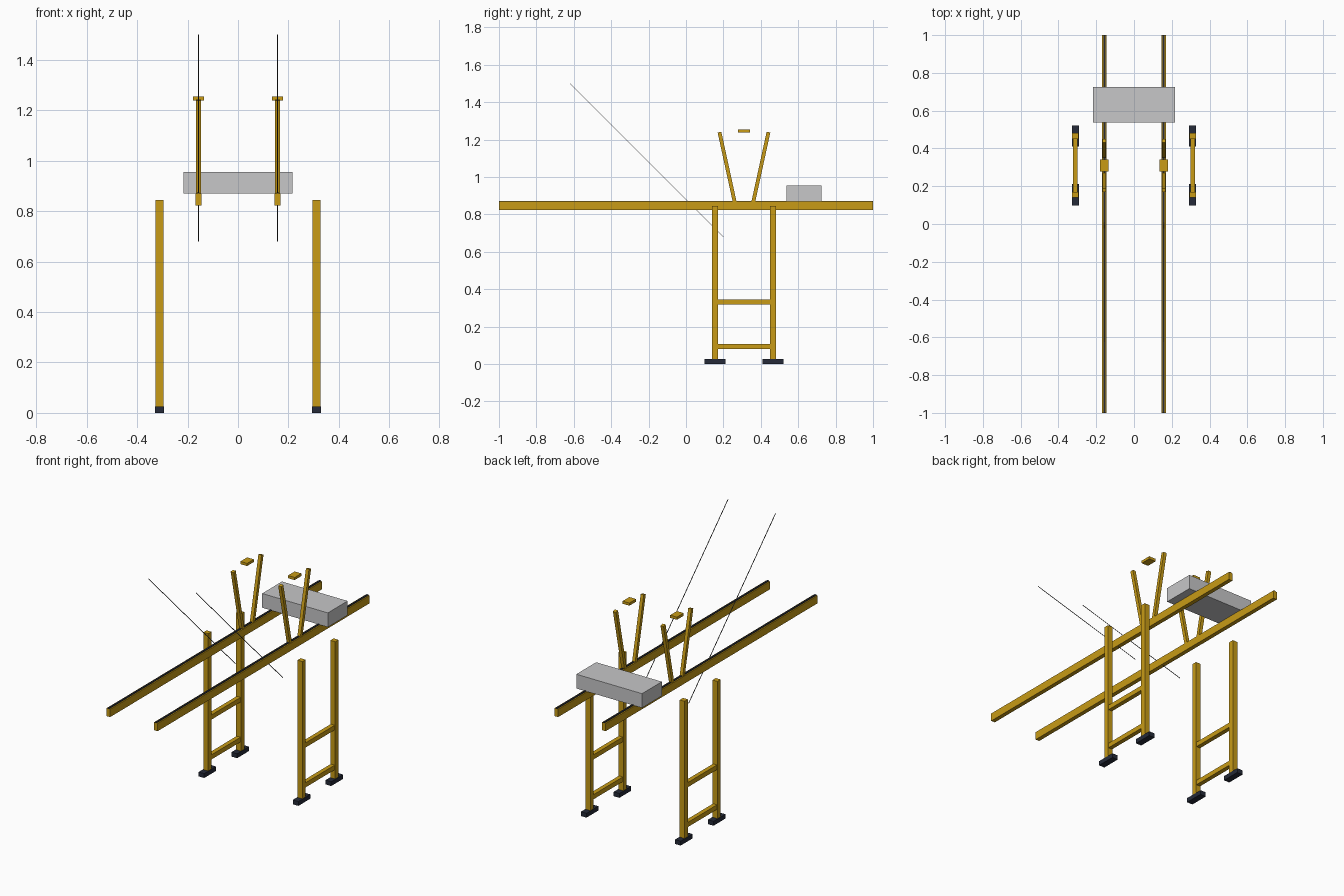
import bpy
from mathutils import Vector

cube = bpy.data.objects.get("Cube")
if cube:
    bpy.data.objects.remove(cube, do_unlink=True)


def material(name, rgb):
    mat = bpy.data.materials.new(name)
    mat.use_nodes = True
    colour = (*rgb, 1.0)
    mat.diffuse_color = colour
    mat.node_tree.nodes["Principled BSDF"].inputs["Base Color"].default_value = colour
    return mat


yellow = material("machine yellow", (0.58, 0.33, 0.008))
dark = material("dark rubber", (0.018, 0.023, 0.04))
grey = material("light grey", (0.57, 0.57, 0.58))
steel = material("cable grey", (0.1, 0.1, 0.1))


def box(name, centre, size, mat):
    bpy.ops.mesh.primitive_cube_add(size=1, location=centre)
    obj = bpy.context.object
    obj.name = name
    obj.scale = size
    obj.data.materials.append(mat)
    return obj


def bar(name, start, end, width, depth, mat):
    """Square bar running between two points in a plane of constant x."""
    a, b = Vector(start), Vector(end)
    obj = box(name, (a + b) / 2, (width, depth, (b - a).length), mat)
    direction = b - a
    obj.rotation_euler = Vector((0, 0, 1)).rotation_difference(direction).to_euler()
    return obj


for side, s in (("left", 1), ("right", -1)):
    girder_x = 0.157 * s
    leg_x = 0.311 * s

    # Long girder with a thin rail along its top
    box(f"{side}_girder", (girder_x, 0, 0.846), (0.025, 2.0, 0.046), yellow)
    box(f"{side}_rail", (girder_x, 0, 0.871), (0.01, 2.0, 0.004), dark)

    # Support frame: legs, feet and cross bars
    for end, y in (("front", 0.155), ("back", 0.465)):
        box(f"{side}_{end}_leg", (leg_x, y, 0.435), (0.032, 0.031, 0.82), yellow)
        box(f"{side}_{end}_foot", (leg_x, y, 0.013), (0.037, 0.112, 0.026), dark)
    for level, z in (("lower", 0.094), ("upper", 0.332)):
        box(f"{side}_{level}_cross_bar", (leg_x, 0.31, z), (0.026, 0.28, 0.028), yellow)

    # Splayed mast struts and the cap between them
    for end, t in (("front", -1), ("back", 1)):
        bar(f"{side}_{end}_mast_strut", (girder_x, 0.31 + 0.05 * t, 0.868),
            (girder_x, 0.31 + 0.131 * t, 1.24), 0.02, 0.02, yellow)
    box(f"{side}_mast_cap", (girder_x, 0.31, 1.247), (0.044, 0.063, 0.016), yellow)

    # Sloping stay cable
    bar(f"{side}_stay_cable", (girder_x, 0.2, 0.68), (girder_x, -0.62, 1.5),
        0.003, 0.003, steel)

# Cabin block resting across both girders
box("machinery_house", (0, 0.631, 0.912), (0.434, 0.187, 0.085), grey)
